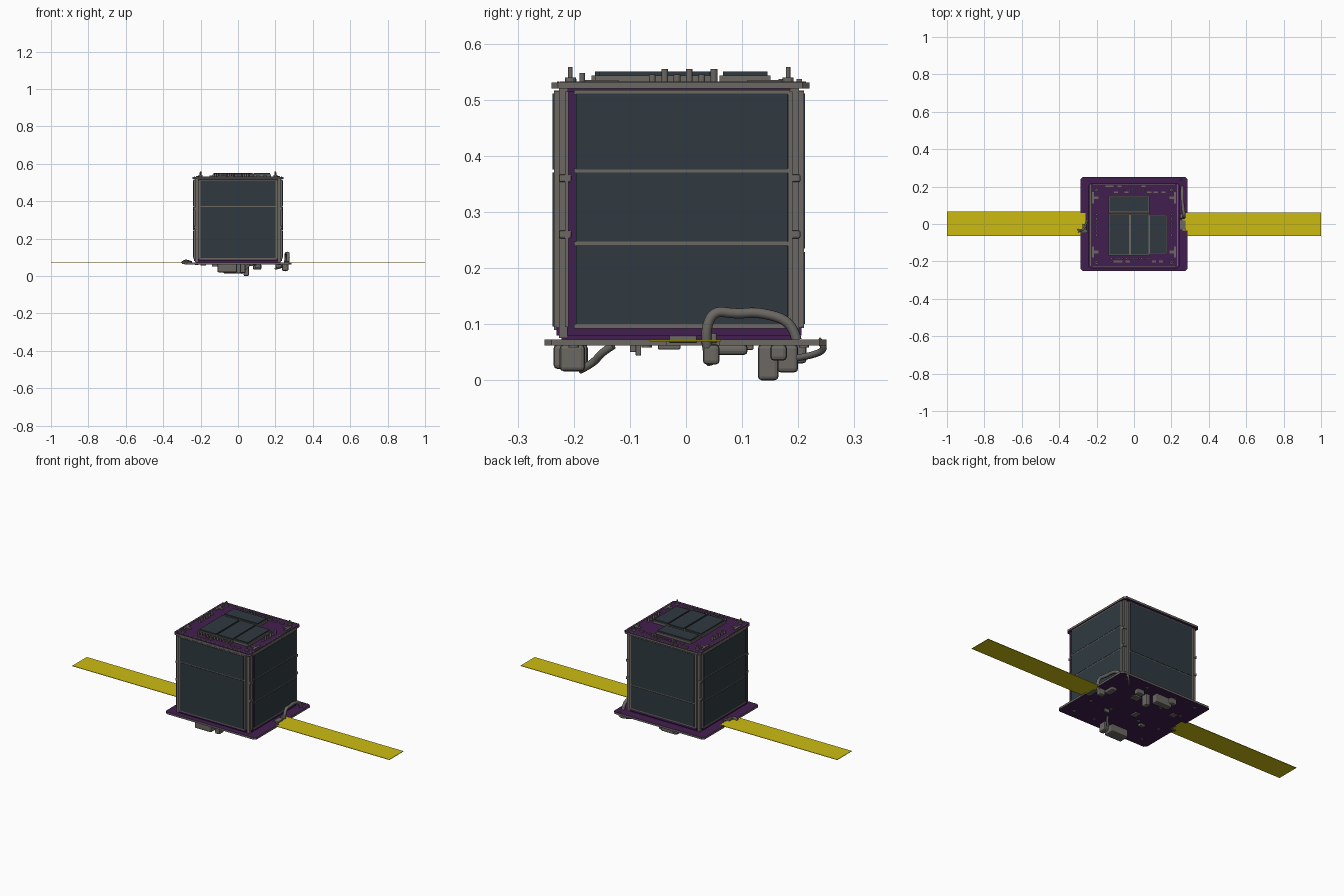
import bpy, bmesh, math, random
from mathutils import Vector

if "Cube" in bpy.data.objects:
    bpy.data.objects.remove(bpy.data.objects["Cube"])
random.seed(4)

def mat(name, c):
    m = bpy.data.materials.new(name)
    m.diffuse_color = (*c, 1)
    m.use_nodes = True
    m.node_tree.nodes["Principled BSDF"].inputs["Base Color"].default_value = m.diffuse_color
    return m

PURPLE = mat("purple_board", (0.055, 0.013, 0.08))
CELL = mat("dark_solar_cell", (0.029, 0.042, 0.052))
GREY = mat("warm_grey", (0.15, 0.14, 0.127))
YELLOW = mat("yellow_tape", (0.60, 0.50, 0.006))

def finish(name, bm, mats, smooth=False):
    bmesh.ops.recalc_face_normals(bm, faces=bm.faces)
    me = bpy.data.meshes.new(name)
    bm.to_mesh(me)
    bm.free()
    for m in mats:
        me.materials.append(m)
    if smooth:
        me.shade_smooth()
    ob = bpy.data.objects.new(name, me)
    bpy.context.collection.objects.link(ob)
    return ob

def add_box(bm, x0, x1, y0, y1, z0, z1):
    vs = bmesh.ops.create_cube(bm, size=1)["verts"]
    for v in vs:
        v.co = Vector(((x0 + x1) / 2 + v.co.x * (x1 - x0),
                       (y0 + y1) / 2 + v.co.y * (y1 - y0),
                       (z0 + z1) / 2 + v.co.z * (z1 - z0)))

def boxes(name, material, *dims, bevel=0):
    bm = bmesh.new()
    for d in dims:
        add_box(bm, *d)
    if bevel:
        bmesh.ops.bevel(bm, geom=bm.edges[:], offset=bevel, segments=2, affect='EDGES', profile=0.5)
    return finish(name, bm, [material])

def board(name, outline, z0, z1):
    """Circuit board: purple faces, grey cut edges."""
    bm = bmesh.new()
    f = bm.faces.new([bm.verts.new((x, y, z0)) for x, y in outline])
    ext = bmesh.ops.extrude_face_region(bm, geom=[f])["geom"]
    for v in ext:
        if isinstance(v, bmesh.types.BMVert):
            v.co.z = z1
    bm.normal_update()
    for f in bm.faces:
        f.material_index = 0 if abs(f.normal.z) > 0.5 else 1
    return finish(name, bm, [PURPLE, GREY])

def tube(name, pts, r):
    cu = bpy.data.curves.new(name, 'CURVE')
    cu.dimensions = '3D'
    cu.bevel_depth = r
    cu.bevel_resolution = 3
    cu.use_fill_caps = True
    cu.resolution_u = 6
    sp = cu.splines.new('NURBS')
    sp.points.add(len(pts) - 1)
    for p, c in zip(sp.points, pts):
        p.co = (*c, 1)
    sp.use_endpoint_u = True
    sp.order_u = 3
    cu.materials.append(GREY)
    ob = bpy.data.objects.new(name, cu)
    bpy.context.collection.objects.link(ob)

def cylinders(name, material, items):
    """items: x, y, z0, z1, radius"""
    bm = bmesh.new()
    for x, y, z0, z1, r in items:
        vs = bmesh.ops.create_cone(bm, cap_ends=True, segments=12, radius1=r, radius2=r, depth=z1 - z0)["verts"]
        bmesh.ops.translate(bm, verts=vs, vec=(x, y, (z0 + z1) / 2))
    return finish(name, bm, [material])

# bottom board with chamfered corners and antenna notches; top board
c = 0.012
board("bottom_board", [(-.286 + c, -.252), (.286 - c, -.252), (.286, -.252 + c), (.286, -.035), (.258, -.035),
      (.258, .06), (.286, .06), (.286, .25 - c), (.286 - c, .25), (-.286 + c, .25), (-.286, .25 - c),
      (-.286, .06), (-.258, .06), (-.258, -.035), (-.286, -.035), (-.286, -.252 + c)], 0.062, 0.073)
board("top_board", [(-.242, -.228), (-.23, -.24), (.23, -.24), (.242, -.228),
      (.242, .208), (.23, .22), (-.23, .22), (-.242, .208)], 0.52, 0.531)

# inner body and corner rails
boxes("body_core", PURPLE, (-.226, .226, -.222, .197, .073, .52))
boxes("corner_rails", GREY, *[(sx - .008, sx + .008, sy - .008, sy + .008, .075, .52)
      for sx in (-.222, .222) for sy in (-.218, .193)])

# side boards: purple sheets with grey rims, then dark cells
boxes("front_back_boards", PURPLE, (-.212, .212, -.231, -.22, .08, .515), (-.212, .212, .195, .206, .08, .515))
boxes("left_right_boards", PURPLE, (-.236, -.224, -.212, .187, .08, .515), (.224, .236, -.212, .187, .08, .515))
rim = []
for s in (-1, 1):
    a, b = sorted((s * .226, s * .239))
    for z in (.0965, .243, .373, .5135):
        rim.append((a, b, -.2, .185, z - .004, z + .004))
    rim += [(a, b, .182, .19, .095, .515), (a, b, -.216, -.209, .095, .515)]
for (y0, y1), zs in (((-.235, -.222), (.093, .373, .5135)), ((.197, .210), (.0965, .232, .5135))):
    for z in zs:
        rim.append((-.205, .205, y0, y1, z - .003, z + .003))
    for s in (-.207, .207):
        rim.append((s - .006, s + .006, y0, y1, .095, .515))
boxes("panel_rims", GREY, *rim)
cells = []
for s in (-1, 1):
    a, b = sorted((s * .234, s * .2405))
    for z0, z1 in ((.1, .241), (.247, .370), (.376, .511)):
        cells.append((a, b, -.196, .181, z0, z1))
cells += [(-.2, .2, -.2375, -.23, z0, z1) for z0, z1 in ((.096, .370), (.376, .511))]
cells += [(-.2, .2, .205, .212, z0, z1) for z0, z1 in ((.1, .229), (.235, .511))]
boxes("side_solar_cells", CELL, *cells)
# clips joining the boards at the corners
boxes("corner_clips", GREY, *[(sx - .011, sx + .011, sy - .011, sy + .011, z - .007, z + .007)
      for sx in (-.227, .227) for sy in (-.215, .193) for z in (.26, .36)], bevel=.003)

# top cells on a raised grey carrier
carriers, tops = [], []
for x0, x1, y0, y1 in ((-.13, .078, .066, .145), (-.13, -.026, -.162, .048),
                       (-.017, .078, -.162, .048), (.085, .17, -.155, .042)):
    carriers.append((x0 - .006, x1 + .006, y0 - .006, y1 + .006, .53, .543))
    tops.append((x0, x1, y0, y1, .54, .5505))
boxes("top_cell_carriers", GREY, *carriers)
boxes("top_solar_cells", CELL, *tops)
# header pins and small parts on the top board
pins = [(-.12 + i * .02, -.185, .53, .548, .005) for i in range(11)]
pins += [(-.06 + i * .018, .182, .53, .54, .005) for i in range(9)]
pins += [(s * .2, -.06 + i * .022, .53, .555 if i % 2 else .545, .006) for s in (-1, 1) for i in range(6)]
pins += [(x, y, .53, .558, .004) for x in (-.2, .2) for y in (-.206, .182)]
pins += [(x, y, .53, .54, .01) for x in (-.2, .2) for y in (-.206, .182)]
cylinders("header_pins", GREY, pins)
marks = []
for s in (-1, 1):
    a, b = sorted((s * .165, s * .235))
    for y in (-.228, .212):
        marks.append((-.22, .22, y - .002, y + .002, .53, .5325))
    marks.append((s * .233 - .002, s * .233 + .002, -.225, .21, .53, .5325))
    for sy in (-.15, .14):
        a, b = sorted((s * .19, s * .225))
        marks += [(a, b, sy - .007, sy + .007, .53, .535),
                  (s * .219 - .006, s * .219 + .006, sy - .03, sy + .03, .53, .535)]
for i in range(16):
    x, y = random.uniform(-.16, .16), random.choice((-.205, .165, .197))
    marks.append((x, x + .022, y, y + .01, .53, .537))
boxes("top_board_parts", GREY, *marks)

# measuring-tape antennas
def antenna(name, s, y1):
    bm = bmesh.new()
    a, b = sorted((s * .255, s * 1.0))
    add_box(bm, a, b, -.065, y1, .069, .0715)
    finish(name, bm, [YELLOW])
antenna("left_antenna", -1, .066)
antenna("right_antenna", 1, .062)
boxes("antenna_clamps", GREY, (-.3, -.25, -.045, -.03, .064, .08), (-.275, -.255, -.04, .0, .066, .082),
      (.245, .275, -.03, .02, .066, .08), (.245, .262, .03, .055, .066, .084), bevel=.003)

# looping cable beside the right face, and a short lead on the left
tube("right_cable", [(.25, .045, .03), (.268, .032, .07), (.268, .045, .125), (.262, .09, .118), (.258, .13, .122),
                     (.258, .19, .105), (.258, .197, .072)], .009)
tube("left_lead", [(-.3, -.03, .072), (-.285, -.04, .085), (-.262, -.02, .08), (-.25, .02, .076)], .005)
tube("underside_lead", [(.02, -.19, .018), (.03, -.165, .03), (.05, -.15, .05), (.06, -.13, .062)], .007)
tube("edge_lead", [(.2, .2, .04), (.23, .235, .046), (.25, .25, .06), (.25, .235, .072)], .006)

# underside connectors
boxes("underside_connectors", GREY,
      (-.11, -.005, -.236, -.175, .02, .064), (.01, .04, -.225, -.18, .016, .064),
      (.03, .058, .128, .165, 0, .064), (-.08, .02, .162, .2, .014, .064),
      (-.1, -.06, .19, .215, .03, .064), (.08, .125, .15, .18, .035, .064),
      (.235, .27, .03, .06, .028, .064), (.2, .235, .05, .11, .045, .064), bevel=.007)
boxes("underside_chips", GREY, (-.14, -.11, -.1, -.08, .05, .064), (.09, .12, -.09, -.08, .044, .064),
      (-.05, -.02, -.05, -.01, .055, .064), (.05, .09, .08, .12, .054, .064), (-.2, -.17, .07, .1, .056, .064),
      bevel=.002)
# screw heads under the bottom board
cylinders("underside_screws", GREY, [(x, y, .058, .064, .009) for x in (-.22, -.09, .09, .22) for y in (-.2, -.07, .1, .21)])
